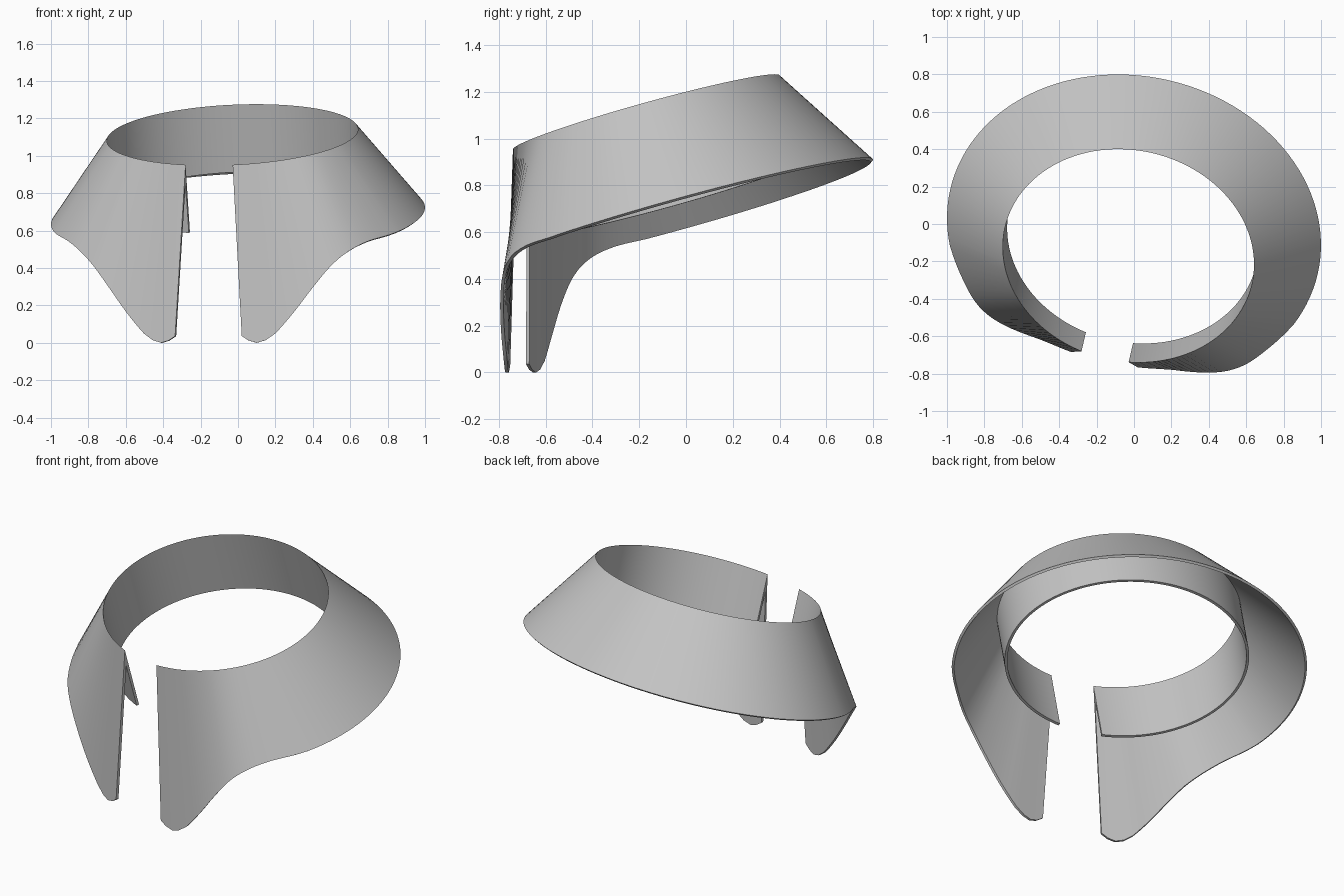
import bpy, bmesh, math
from mathutils import Vector

cube = bpy.data.objects.get("Cube")
if cube:
    bpy.data.objects.remove(cube, do_unlink=True)

THICK = 0.015
SLOPE = 0.29          # the neckline rises toward the back
TURN = math.radians(-13)

# Front hem of one side: angle from the back, then sideways, depth, height
FRONT = [(114, .912, -.213, .578), (122, .826, -.333, .545), (130, .744, -.423, .495),
         (138, .655, -.48, .415), (145, .559, -.512, .295), (152, .461, -.53, .165),
         (158, .361, -.542, .05), (161, .31, -.55, .014), (164, .263, -.558, 0),
         (166.5, .22, -.565, .012), (169, .183, -.57, .036)]


def back_hem(deg):
    a = math.radians(deg)
    v = .133 + .83 * math.cos(a)
    return Vector((1.008 * math.sin(a), v, .64 + SLOPE * v))


def neckline(deg):
    a = math.radians(deg)
    v = .564 * math.cos(a)
    return Vector((.677 * math.sin(a), v, 1.112 + SLOPE * v))


def blend(p0, p1, p2, p3, t):
    """Smooth curve from p1 to p2."""
    return (p1 * 2 + (p2 - p0) * t + (p0 * 2 - p1 * 5 + p2 * 4 - p3) * t * t
            + (p1 * 3 - p0 - p2 * 3 + p3) * t ** 3) / 2


def half_stations():
    """Angle and hem point from the centre back to one front end."""
    out = [(d, back_hem(d)) for d in range(0, 114, 3)]
    pts = [back_hem(106)] + [Vector(f[1:]) for f in FRONT]
    pts.append(pts[-1] * 2 - pts[-2])
    for i in range(len(FRONT) - 1):
        steps = 3 if i < 6 else 1
        for s in range(steps):
            t = s / steps
            deg = FRONT[i][0] * (1 - t) + FRONT[i + 1][0] * t
            out.append((deg, blend(*pts[i:i + 4], t)))
    out.append((FRONT[-1][0], pts[-2]))
    return out


def section(deg, hem):
    """Closed cross-section: fold, leaf hem, inside of fold, stand bottom."""
    top = neckline(deg)
    foot = top + Vector((0, .104, -.36))
    d1, d2 = (hem - top).normalized(), (foot - top).normalized()
    c = d1.dot(d2)
    leaf_in = (d2 - d1 * c).normalized() * THICK
    stand_out = (d1 - d2 * c).normalized() * THICK
    crook = top + (d1 + d2).normalized() * THICK / math.sin(math.acos(c) / 2)
    return [top, hem, hem + leaf_in, crook, foot + stand_out, foot]


# Collar: leaf and stand as one folded band
half = [section(d, h) for d, h in half_stations()]
mirrored = [[Vector((-p.x, p.y, p.z)) for p in s] for s in half[:0:-1]]
bm = bmesh.new()
rings = [[bm.verts.new(p) for p in s] for s in mirrored + half]
for a, b in zip(rings, rings[1:]):
    for i in range(6):
        j = (i + 1) % 6
        bm.faces.new((a[i], a[j], b[j], b[i]))
# Front end caps, leaf part and stand part
for r in (rings[0], rings[-1]):
    bm.faces.new(r[:4])
    bm.faces.new((r[0], r[3], r[4], r[5]))
bmesh.ops.recalc_face_normals(bm, faces=bm.faces)
mesh = bpy.data.meshes.new("collar")
bm.to_mesh(mesh)
bm.free()
collar = bpy.data.objects.new("collar", mesh)
bpy.context.collection.objects.link(collar)
collar.location = (-.03, -.17, 0)
collar.rotation_euler.z = TURN

# Plain grey cloth
mat = bpy.data.materials.new("grey_cloth")
mat.use_nodes = True
grey = (.55, .55, .55, 1)
mat.diffuse_color = grey
mat.node_tree.nodes["Principled BSDF"].inputs["Base Color"].default_value = grey
mesh.materials.append(mat)

bpy.ops.object.select_all(action='DESELECT')
collar.select_set(True)
bpy.context.view_layer.objects.active = collar
bpy.ops.object.shade_smooth_by_angle(angle=math.radians(30))
